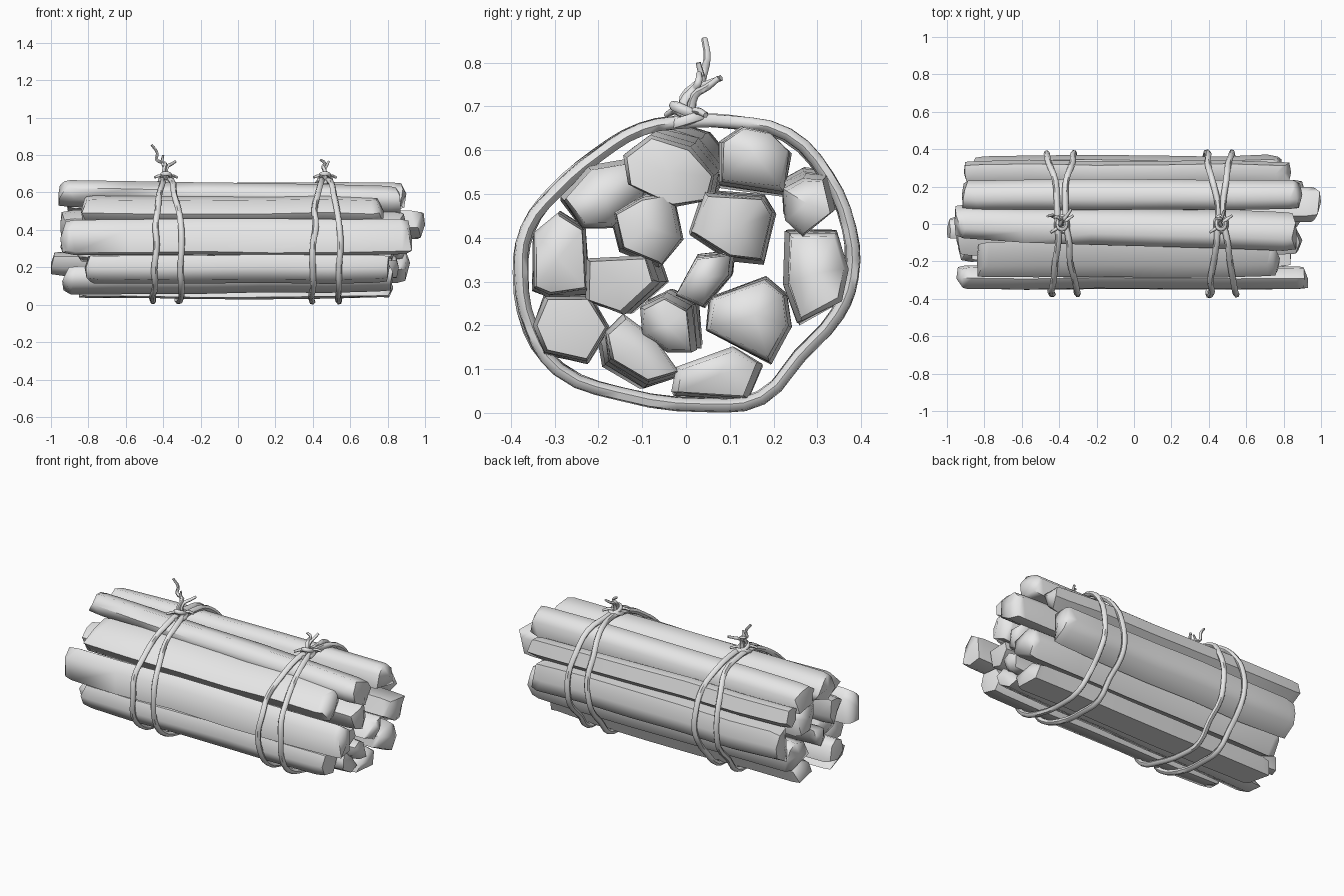
import bpy, bmesh, math, random
from mathutils import Vector

if "Cube" in bpy.data.objects:
    bpy.data.objects.remove(bpy.data.objects["Cube"])

random.seed(4)
grey = bpy.data.materials.new("plain grey")
grey.diffuse_color = (0.8, 0.8, 0.8, 1)
grey.use_nodes = True
grey.node_tree.nodes["Principled BSDF"].inputs["Base Color"].default_value = grey.diffuse_color


def finish(obj, angle):
    obj.data.materials.append(grey)
    bpy.ops.object.select_all(action='DESELECT')
    obj.select_set(True)
    bpy.context.view_layer.objects.active = obj
    bpy.ops.object.shade_smooth_by_angle(angle=math.radians(angle))


def log(name, x0, x1, section, left=(0, 0), left_size=1.0):
    """Rough split log along x; section is its (y, z) outline, left shifts the left end."""
    sides = len(section)
    mid = sum((Vector(p) for p in section), Vector((0, 0))) / sides
    bm = bmesh.new()
    rings = []
    stations = [0, .025, .2, .4, .6, .8, .975, 1]
    for k, t in enumerate(stations):
        end = k in (0, len(stations) - 1)
        size = (.93 if end else 1.01 + .05 * math.sin(math.pi * t)) * (left_size + (1 - left_size) * t)
        sway = Vector((0, 0)) if end else Vector((random.uniform(-.005, .005), random.uniform(-.005, .005)))
        centre = mid + Vector(left) * (1 - t) + sway
        ring = []
        for p in section:
            y, z = centre + (Vector(p) - mid) * size * random.uniform(.97, 1.03)
            x = x0 + (x1 - x0) * t
            if k < 2:      # ragged, uneven cut ends
                x += random.uniform(0, .04)
            elif k > 5:
                x -= random.uniform(0, .04)
            ring.append(bm.verts.new((x, y, z)))
        rings.append(ring)
    for a, b in zip(rings, rings[1:]):
        for i in range(sides):
            j = (i + 1) % sides
            bm.faces.new((a[i], a[j], b[j], b[i]))
    # End faces fan out from a slightly raised centre
    for ring, x in ((rings[0], x0), (rings[-1], x1)):
        c = sum((v.co for v in ring), Vector()) / sides
        tip = bm.verts.new((x, c.y, c.z))
        for i in range(sides):
            bm.faces.new((tip, ring[i], ring[(i + 1) % sides]))
    bmesh.ops.recalc_face_normals(bm, faces=bm.faces)
    me = bpy.data.meshes.new(name)
    bm.to_mesh(me)
    bm.free()
    obj = bpy.data.objects.new(name, me)
    bpy.context.collection.objects.link(obj)
    finish(obj, 62)


def rope(name, pts, radius, closed=False, taper=1.0):
    """Cord swept along points."""
    cu = bpy.data.curves.new(name, 'CURVE')
    cu.dimensions = '3D'
    cu.bevel_depth = radius
    cu.bevel_resolution = 1
    cu.resolution_u = 3
    cu.use_fill_caps = True
    sp = cu.splines.new('BEZIER')
    sp.bezier_points.add(len(pts) - 1)
    for i, (bp, p) in enumerate(zip(sp.bezier_points, pts)):
        bp.co = p
        bp.handle_left_type = bp.handle_right_type = 'AUTO'
        bp.radius = 1 + (taper - 1) * i / (len(pts) - 1)
    sp.use_cyclic_u = closed
    obj = bpy.data.objects.new(name, cu)
    bpy.context.collection.objects.link(obj)
    bpy.ops.object.select_all(action='DESELECT')
    obj.select_set(True)
    bpy.context.view_layer.objects.active = obj
    bpy.ops.object.convert(target='MESH')
    finish(bpy.context.object, 60)


# Top layer of logs
log("top_back_log", -.92, .90,
    [(.08, .62), (.13, .655), (.19, .64), (.235, .60), (.22, .51), (.08, .53)], (.0, -.01))
log("top_middle_log", -.96, .87,
    [(-.14, .585), (-.08, .63), (.01, .605), (.065, .54), (.05, .485), (-.03, .47), (-.13, .52)],
    (.05, .045), .88)
log("upper_front_log", -.84, .78,
    [(-.28, .49), (-.22, .56), (-.095, .58), (-.10, .50), (-.17, .43), (-.235, .43)], (-.005, 0))
log("upper_rear_log", -.91, .84,
    [(.225, .51), (.27, .535), (.315, .53), (.335, .455), (.27, .405), (.23, .44)], (.0, .03))
# Middle layer
log("inner_front_log", -.95, .90,
    [(-.165, .455), (-.10, .49), (-.035, .50), (-.015, .40), (-.06, .34), (-.145, .375)])
log("inner_back_log", -.90, 1.0,
    [(.045, .50), (.175, .49), (.20, .455), (.175, .345), (.10, .355), (.015, .41)])
log("front_side_log", -.95, .93,
    [(-.345, .41), (-.29, .455), (-.235, .42), (-.225, .28), (-.31, .27), (-.345, .285)], (0, 0))
log("rear_side_log", -.86, .79,
    [(.235, .41), (.34, .41), (.365, .33), (.35, .26), (.26, .21), (.23, .295)], (-.005, .0))
log("core_front_log", -.88, .84,
    [(-.225, .35), (-.09, .355), (-.07, .30), (-.15, .23), (-.225, .255)], (.03, 0))
log("core_back_log", -.95, .91,
    [(.025, .355), (.105, .365), (.10, .315), (.04, .245), (-.02, .27)])
# Bottom layer
log("lower_front_log", -.82, .81,
    [(-.32, .265), (-.22, .265), (-.18, .195), (-.225, .12), (-.32, .14), (-.345, .20)], (0, 0))
log("lower_inner_log", -.94, .83,
    [(-.18, .18), (-.14, .22), (-.07, .17), (-.015, .09), (-.085, .07), (-.17, .12)], (-.02, -.015))
log("lower_core_log", -1.0, .86,
    [(-.10, .24), (-.05, .265), (.005, .235), (.015, .14), (-.04, .14), (-.095, .18)], (.02, .02))
log("lower_back_log", -.87, .92,
    [(.06, .26), (.18, .305), (.225, .27), (.235, .20), (.19, .12), (.05, .19)])
log("bottom_log", -.85, .83,
    [(-.015, .10), (.11, .145), (.165, .11), (.135, .035), (-.025, .045)])

# Outline of the bundle (y, z) that the cords follow
loop = [(0, .665), (-.1, .648), (-.2, .59), (-.3, .505), (-.36, .42), (-.375, .32),
        (-.355, .19), (-.29, .10), (-.15, .045), (.05, .018), (.17, .035), (.26, .13),
        (.345, .225), (.375, .31), (.37, .42), (.32, .54), (.23, .635), (.1, .665)]

# Two bindings, each a pair of cords that meet at a knot
for side, cx, drift in (("left", -.385, .01), ("right", .465, .01)):
    for tag, s in (("outer", -1), ("inner", 1)):
        pts = []
        for y, z in loop:
            depth = min(1, (.67 - z) / .18) ** .5 if z < .67 else 0
            spread = .012 + .048 * depth + .012 * (1 - z / .67)
            k = 1 + random.uniform(-.008, .015)
            pts.append((cx + s * spread - drift * y / .37 + random.uniform(-.009, .009),
                        y * k, max(.017, .34 + (z - .34) * min(k, 1.005))))
        rope(f"{side}_{tag}_cord", pts, .0165, True)
    # Knot: two tilted rings
    for tag, rx, tilt in (("lower", .032, .012), ("upper", .022, -.012)):
        up = .668 if tag == "lower" else .69
        ring = [(cx + rx * math.cos(a), 1.25 * rx * math.sin(a),
                 up + tilt * math.sin(a))
                for a in (i * math.tau / 8 for i in range(8))]
        rope(f"{side}_{tag}_knot_ring", ring, .012, True)

# Loose cord tails above each knot
rope("left_long_tail", [(-.385, 0, .67), (-.395, -.005, .72), (-.39, .03, .755),
                        (-.435, .04, .775), (-.432, .048, .81), (-.462, .042, .855)], .012, taper=.6)
rope("left_short_tail", [(-.385, .01, .68), (-.38, .02, .735), (-.355, .05, .752),
                         (-.335, .08, .765)], .012, taper=.6)
rope("left_twig_tail", [(-.39, .02, .735), (-.405, .035, .76), (-.40, .028, .80)], .01, taper=.6)
rope("right_long_tail", [(.46, 0, .67), (.465, -.005, .71), (.455, .02, .74),
                         (.465, .028, .755), (.44, .03, .775)], .012, taper=.6)
rope("right_short_tail", [(.46, .01, .68), (.465, .02, .725), (.475, .05, .745),
                          (.485, .075, .765)], .011, taper=.6)
# Cord ends lying beside the knots
for side, cx in (("left", -.385), ("right", .465)):
    for tag, s in (("front", -1), ("back", 1)):
        rope(f"{side}_{tag}_cord_end", [(cx, 0, .68), (cx + s * .03, s * .025, .69),
                                        (cx + s * .06, s * .045, .68)], .011, taper=.6)
